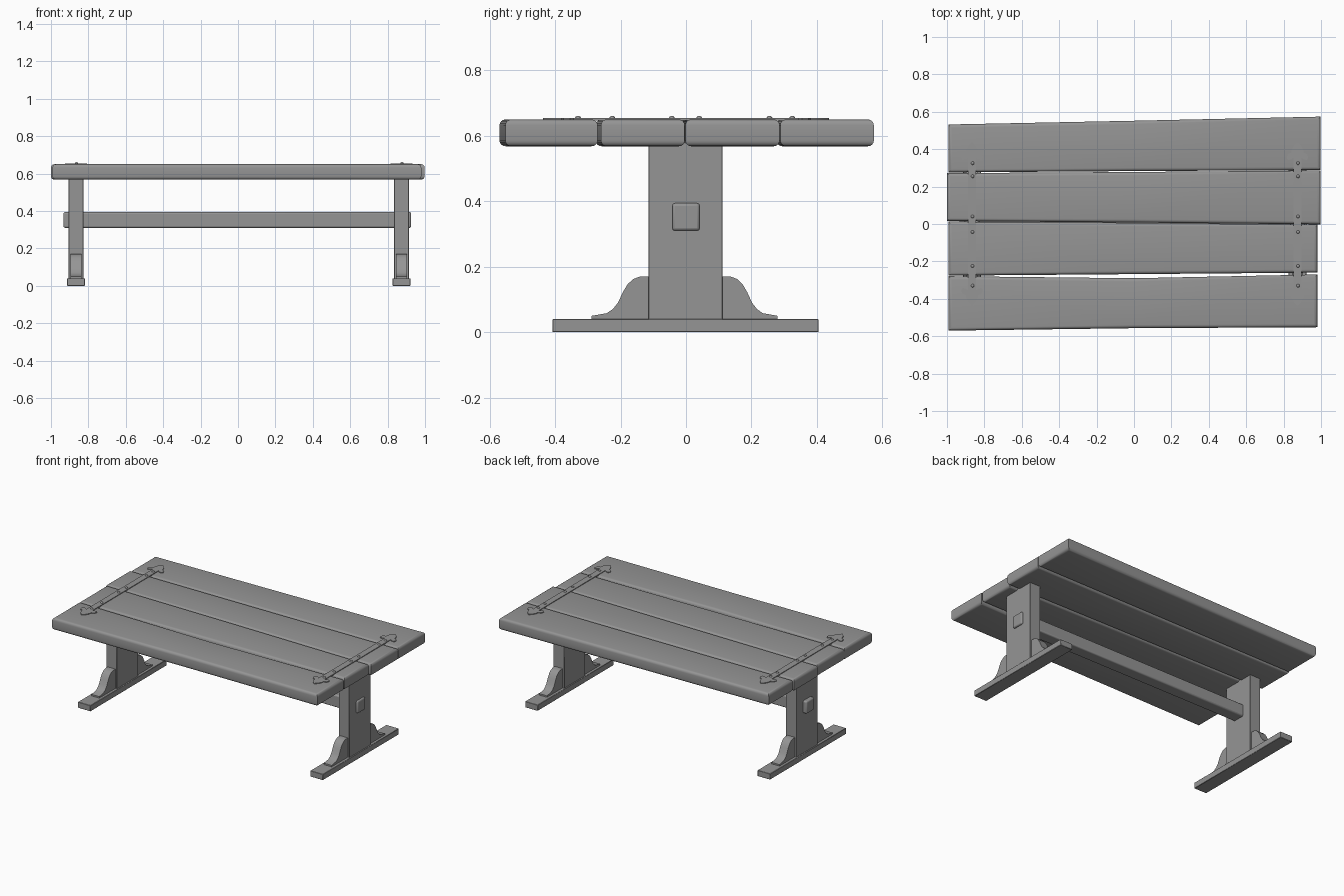
import bpy, bmesh, math

if "Cube" in bpy.data.objects:
    bpy.data.objects.remove(bpy.data.objects["Cube"])

# Dark grey for the whole table
dark = bpy.data.materials.new("dark_grey")
dark.diffuse_color = (0.3, 0.3, 0.3, 1)
dark.use_nodes = True
dark.node_tree.nodes["Principled BSDF"].inputs["Base Color"].default_value = dark.diffuse_color


def finish(name, bm, bevel=0.0, segments=2):
    bmesh.ops.recalc_face_normals(bm, faces=bm.faces)
    mesh = bpy.data.meshes.new(name)
    bm.to_mesh(mesh)
    bm.free()
    mesh.materials.append(dark)
    ob = bpy.data.objects.new(name, mesh)
    bpy.context.collection.objects.link(ob)
    if bevel:
        m = ob.modifiers.new("Bevel", 'BEVEL')
        m.width, m.segments, m.limit_method = bevel, segments, 'ANGLE'
        m.angle_limit = math.radians(40)
    bpy.ops.object.select_all(action='DESELECT')
    ob.select_set(True)
    bpy.context.view_layer.objects.active = ob
    bpy.ops.object.shade_smooth_by_angle(angle=math.radians(35))
    return ob


def prism(name, pts, offset, bevel=0.0, segments=2, rim=0.0):
    """Extrude an outline along offset; rim rounds only the level edges."""
    bm = bmesh.new()
    face = bm.faces.new([bm.verts.new(p) for p in pts])
    new = bmesh.ops.extrude_face_region(bm, geom=[face])
    bmesh.ops.translate(bm, vec=offset,
                        verts=[g for g in new["geom"] if isinstance(g, bmesh.types.BMVert)])
    bmesh.ops.recalc_face_normals(bm, faces=bm.faces)
    if rim:
        level = [e for e in bm.edges if abs(e.verts[0].co.z - e.verts[1].co.z) < 1e-5]
        bmesh.ops.bevel(bm, geom=level, offset=rim, offset_type='OFFSET', segments=4,
                        profile=0.5, affect='EDGES')
    return finish(name, bm, bevel, segments)


def box(name, x0, x1, y0, y1, z0, z1, bevel=0.0, segments=2):
    pts = [(x0, y0, z0), (x1, y0, z0), (x1, y1, z0), (x0, y1, z0)]
    return prism(name, pts, (0, 0, z1 - z0), bevel, segments)


# Uneven table planks: outlines in x, y
planks = [
    [(-0.992, -0.57), (0, -0.557), (0.98, -0.552), (0.98, -0.27), (0, -0.29), (-0.992, -0.279)],
    [(-0.992, -0.276), (0, -0.268), (0.98, -0.26), (0.98, -0.004), (0, 0.006), (-0.992, 0.013)],
    [(-1.0, 0.016), (0, 0.008), (0.998, -0.002), (0.998, 0.286), (0, 0.278), (-1.0, 0.272)],
    [(-0.992, 0.276), (0, 0.283), (0.998, 0.288), (0.998, 0.574), (0, 0.552), (-0.992, 0.532)],
]
for i, outline in enumerate(planks):
    prism(f"top_plank_{i + 1}", [(x, y, 0.568) for x, y in outline], (0, 0, 0.082), rim=0.018)

# Outlines shared by both ends
bracket = [(0.105, 0.17), (0.14, 0.17), (0.16, 0.163), (0.178, 0.147), (0.193, 0.122),
           (0.208, 0.09), (0.224, 0.07), (0.242, 0.058), (0.288, 0.05), (0.288, 0.035), (0.105, 0.035)]
half_strap = [(0.021, 0.355), (0.034, 0.345), (0.051, 0.342), (0.058, 0.355), (0.051, 0.374),
              (0.032, 0.381), (0.031, 0.396), (0.021, 0.416), (0.0, 0.437)]
quarter = half_strap + [(-w, y) for w, y in half_strap[-2::-1]]
strap = quarter + [(-w, -y) for w, y in quarter]

for side, cx in (("left", -0.866), ("right", 0.874)):
    # Trestle: foot, post and curved brackets
    box(f"{side}_foot", cx - 0.047, cx + 0.047, -0.408, 0.405, 0, 0.04, 0.002, 1)
    box(f"{side}_post", cx - 0.04, cx + 0.04, -0.115, 0.112, 0.035, 0.58, 0.002, 1)
    for s, label, reach in ((-1, "front", 1.0), (1, "back", 0.97)):
        prism(f"{side}_{label}_bracket", [(cx - 0.029, s * y * reach, z) for y, z in bracket],
              (0.058, 0, 0))

    # Iron strap with leaf shaped ends
    prism(f"{side}_strap", [(cx + w, y, 0.646) for w, y in strap], (0, 0, 0.0085))

    # Domed rivets
    for i, y in enumerate((-0.33, -0.225, -0.043, 0.04, 0.255, 0.325)):
        bm = bmesh.new()
        bmesh.ops.create_uvsphere(bm, u_segments=12, v_segments=6, radius=1)
        bmesh.ops.scale(bm, vec=(0.009, 0.009, 0.007), verts=bm.verts)
        bmesh.ops.translate(bm, vec=(cx + 0.003, y, 0.654), verts=bm.verts)
        finish(f"{side}_rivet_{i + 1}", bm)

# Stretcher beam through both posts
box("stretcher_beam", -0.933, 0.926, -0.042, 0.042, 0.31, 0.394, 0.009, 3)
